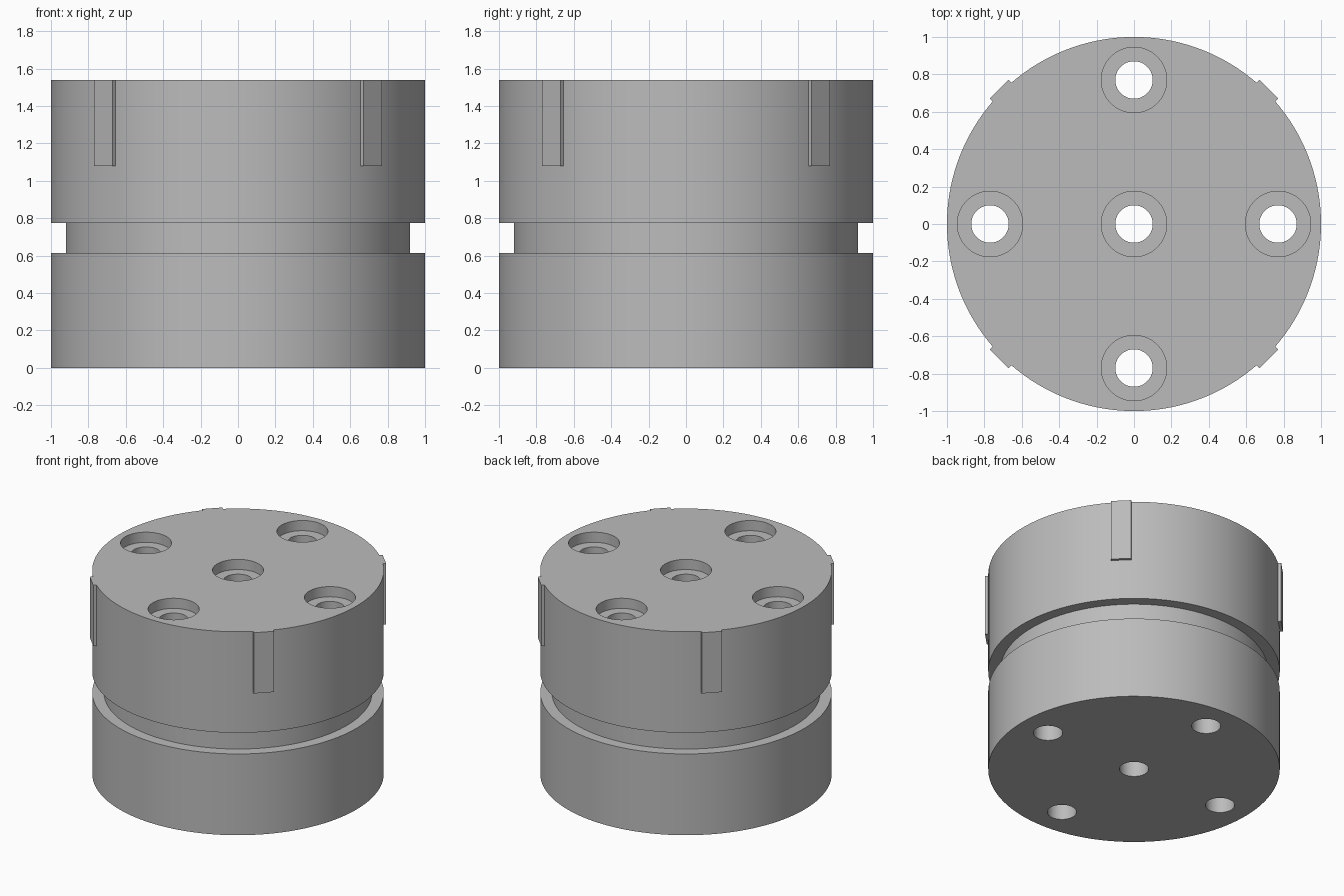
import bpy
import bmesh
import math

cube = bpy.data.objects.get("Cube")
if cube:
    bpy.data.objects.remove(cube, do_unlink=True)

HEIGHT = 1.54
steel = bpy.data.materials.new("mid_grey")
steel.use_nodes = True
grey = (0.5, 0.5, 0.5, 1.0)
steel.diffuse_color = grey
steel.node_tree.nodes["Principled BSDF"].inputs["Base Color"].default_value = grey


def add_object(name, bm):
    bmesh.ops.recalc_face_normals(bm, faces=bm.faces)
    mesh = bpy.data.meshes.new(name)
    bm.to_mesh(mesh)
    bm.free()
    mesh.materials.append(steel)
    obj = bpy.data.objects.new(name, mesh)
    bpy.context.collection.objects.link(obj)
    return obj


def turned(name, profile, sides, location=(0, 0, 0)):
    """Closed solid turned from (radius, height) points, with capped ends."""
    bm = bmesh.new()
    rings = []
    for r, z in profile:
        ring = []
        for i in range(sides):
            a = math.tau * i / sides
            ring.append(bm.verts.new((r * math.cos(a), r * math.sin(a), z)))
        rings.append(ring)
    for low, high in zip(rings, rings[1:]):
        for i in range(sides):
            j = (i + 1) % sides
            bm.faces.new((low[i], low[j], high[j], high[i]))
    bm.faces.new(rings[0])
    bm.faces.new(rings[-1])
    obj = add_object(name, bm)
    obj.location = location
    return obj


def combine(target, tool, operation):
    mod = target.modifiers.new(tool.name, "BOOLEAN")
    mod.operation = operation
    mod.solver = "EXACT"
    mod.object = tool
    bpy.context.view_layer.objects.active = target
    bpy.ops.object.modifier_apply(modifier=mod.name)
    bpy.data.objects.remove(tool, do_unlink=True)


# Round body with a ring groove
body = turned("grooved_body", [(1, 0), (1, 0.615), (0.92, 0.615),
                               (0.92, 0.775), (1, 0.775), (1, HEIGHT)], 128)

# Four flat keys on the diagonals of the upper rim
for k in range(4):
    bm = bmesh.new()
    bmesh.ops.create_cube(bm, size=1)
    bmesh.ops.scale(bm, vec=(0.12, 0.14, 0.46), verts=bm.verts)
    bmesh.ops.translate(bm, vec=(0.96, 0, HEIGHT - 0.23), verts=bm.verts)
    key = add_object("side_key", bm)
    key.rotation_euler.z = math.radians(45 + 90 * k)
    combine(body, key, "UNION")

# Counterbored through holes: one central, four around it
centres = [(0, 0), (0.77, 0), (-0.77, 0), (0, 0.77), (0, -0.77)]
for x, y in centres:
    cutter = turned("hole_cutter", [(0.1, -0.1), (0.1, HEIGHT - 0.077),
                                    (0.175, HEIGHT - 0.077), (0.175, HEIGHT + 0.1)],
                    64, (x, y, 0))
    combine(body, cutter, "DIFFERENCE")

# Smooth walls, crisp edges
bpy.ops.object.select_all(action="DESELECT")
body.select_set(True)
bpy.context.view_layer.objects.active = body
bpy.ops.object.shade_smooth_by_angle(angle=math.radians(30))
